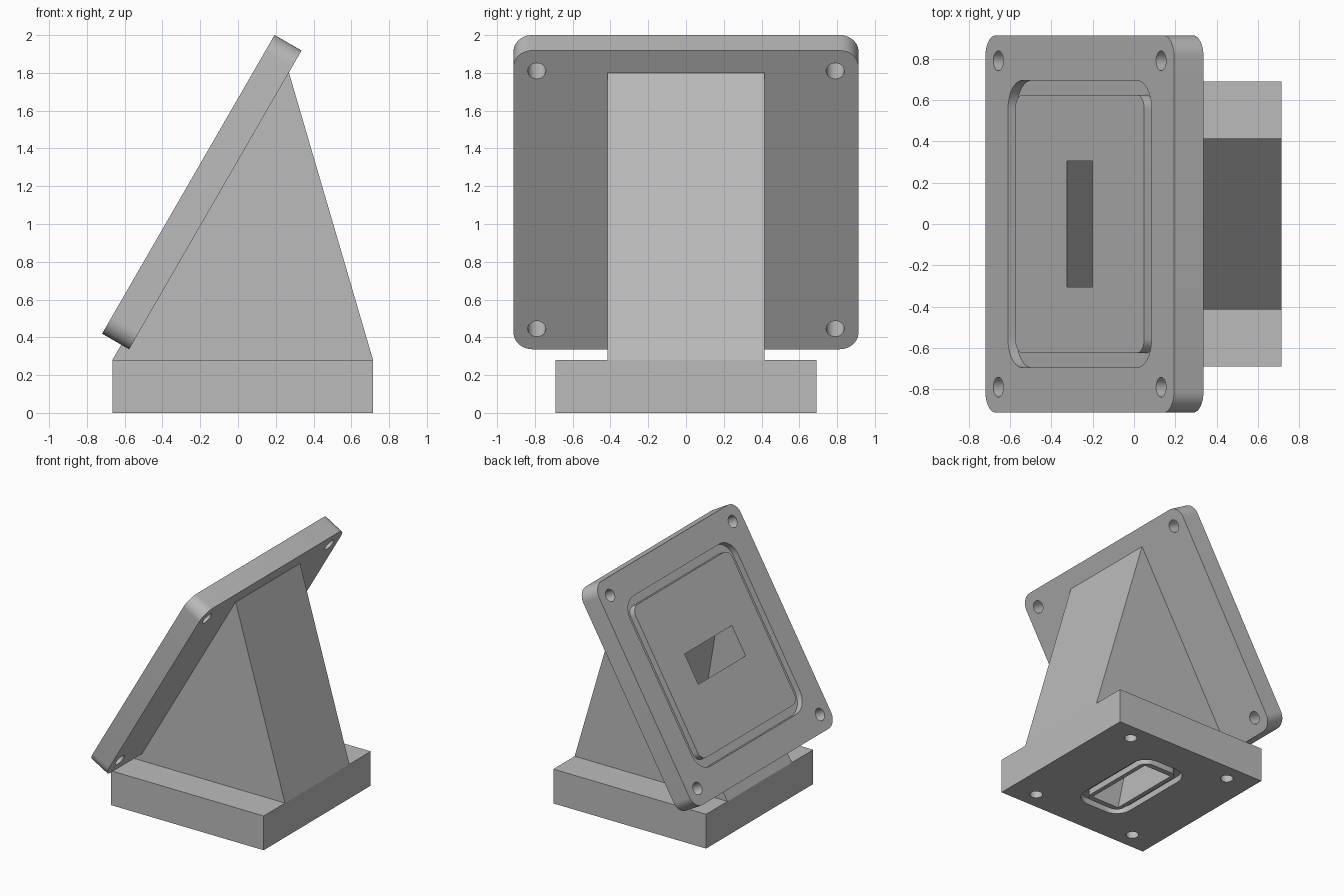
import bpy, bmesh, math
from mathutils import Matrix, Vector

cube = bpy.data.objects.get("Cube")
if cube:
    bpy.data.objects.remove(cube, do_unlink=True)

grey = bpy.data.materials.new("light_grey")
grey.use_nodes = True
COLOUR = (0.5, 0.5, 0.5, 1)
grey.diffuse_color = COLOUR
grey.node_tree.nodes["Principled BSDF"].inputs["Base Color"].default_value = COLOUR


def prism(name, outline, low, high, frame):
    """Extrude a flat outline between two heights, then place it in a frame."""
    bm = bmesh.new()
    face = bm.faces.new([bm.verts.new((x, y, low)) for x, y in outline])
    top = bmesh.ops.extrude_face_region(bm, geom=[face])["geom"]
    verts = [v for v in top if isinstance(v, bmesh.types.BMVert)]
    bmesh.ops.translate(bm, verts=verts, vec=(0, 0, high - low))
    bm.transform(frame)
    bmesh.ops.recalc_face_normals(bm, faces=bm.faces)
    mesh = bpy.data.meshes.new(name)
    bm.to_mesh(mesh)
    bm.free()
    mesh.materials.append(grey)
    obj = bpy.data.objects.new(name, mesh)
    bpy.context.collection.objects.link(obj)
    return obj


def rounded(hx, hy, r, steps=10):
    """Rectangle outline with rounded corners."""
    points = []
    for i, (sx, sy) in enumerate([(1, 1), (-1, 1), (-1, -1), (1, -1)]):
        for k in range(steps + 1):
            a = (i + k / steps) * math.pi / 2
            points.append((sx * (hx - r) + r * math.cos(a), sy * (hy - r) + r * math.sin(a)))
    return points


def rectangle(hx, hy):
    return [(hx, hy), (-hx, hy), (-hx, -hy), (hx, -hy)]


def circle(x, y, r, sides=32):
    turn = 2 * math.pi / sides
    return [(x + r * math.cos(i * turn), y + r * math.sin(i * turn)) for i in range(sides)]


def cut(obj, cutters):
    """Subtract each cutter and bake the result."""
    for c in cutters:
        c.hide_render = True
        mod = obj.modifiers.new("cut", "BOOLEAN")
        mod.operation, mod.solver, mod.object = "DIFFERENCE", "EXACT", c
    graph = bpy.context.evaluated_depsgraph_get()
    mesh = bpy.data.meshes.new_from_object(obj.evaluated_get(graph))
    obj.modifiers.clear()
    obj.data = mesh


def groove(hx, hy, r, width, low, high, frame):
    ring = prism("groove_cutter", rounded(hx, hy, r), low, high, frame)
    core = prism("groove_core", rounded(hx - width, hy - width, r - width),
                 low - 0.1, high + 0.1, frame)
    cut(ring, [core])
    bpy.data.objects.remove(core)
    return ring


def bolt_holes(dx, dy, r, low, high, frame):
    return [prism("hole_cutter", circle(sx * dx, sy * dy, r), low, high, frame)
            for sx in (-1, 1) for sy in (-1, 1)]


# Frames: tilted plate (local z points out of its face), base, and side profile
tilt = Matrix.Translation((-0.263, 0, 1.21)) @ Matrix.Rotation(math.radians(-60), 4, "Y")
floor = Matrix.Translation((0.025, 0, 0))
side = Matrix.Rotation(math.radians(90), 4, "X")

# Solid parts
plate = prism("tilted_flange", rounded(0.913, 0.913, 0.1), -0.165, 0, tilt)
base = prism("base_flange", rectangle(0.69, 0.69), 0, 0.28, floor)
wedge = prism("wedge_body", [(-0.665, 0.28), (0.715, 0.28), (0.27, 1.8), (0.227, 1.825)],
              -0.415, 0.415, side)

# Rectangular channel bending from the tilted face to the underside
out = Vector((-0.087, 0.05))
lower, upper = Vector((-0.325, 1.103)), Vector((-0.201, 1.317))
channel = prism("channel_cutter",
                [lower, lower + out, upper + out, upper, (-0.055, 1.233),
                 (0.15, 0), (0.15, -0.1), (-0.1, -0.1), (-0.1, 0)],
                -0.305, 0.305, side)

# Seal grooves and bolt holes
plate_cuts = [groove(0.695, 0.695, 0.14, 0.07, -0.05, 0.05, tilt)]
plate_cuts += bolt_holes(0.788, 0.79, 0.048, -0.3, 0.1, tilt)
base_cuts = [groove(0.22, 0.41, 0.13, 0.06, -0.05, 0.05, floor)]
base_cuts += bolt_holes(0.47, 0.55, 0.048, -0.1, 0.2, floor)
cut(plate, plate_cuts + [channel])
cut(base, base_cuts + [channel])
cut(wedge, [channel])
for c in plate_cuts + base_cuts + [channel]:
    bpy.data.objects.remove(c)

# Smooth the round corners and keep the edges sharp
bpy.ops.object.select_all(action="DESELECT")
for obj in (plate, base, wedge):
    obj.select_set(True)
bpy.context.view_layer.objects.active = plate
bpy.ops.object.shade_smooth_by_angle(angle=math.radians(30))
